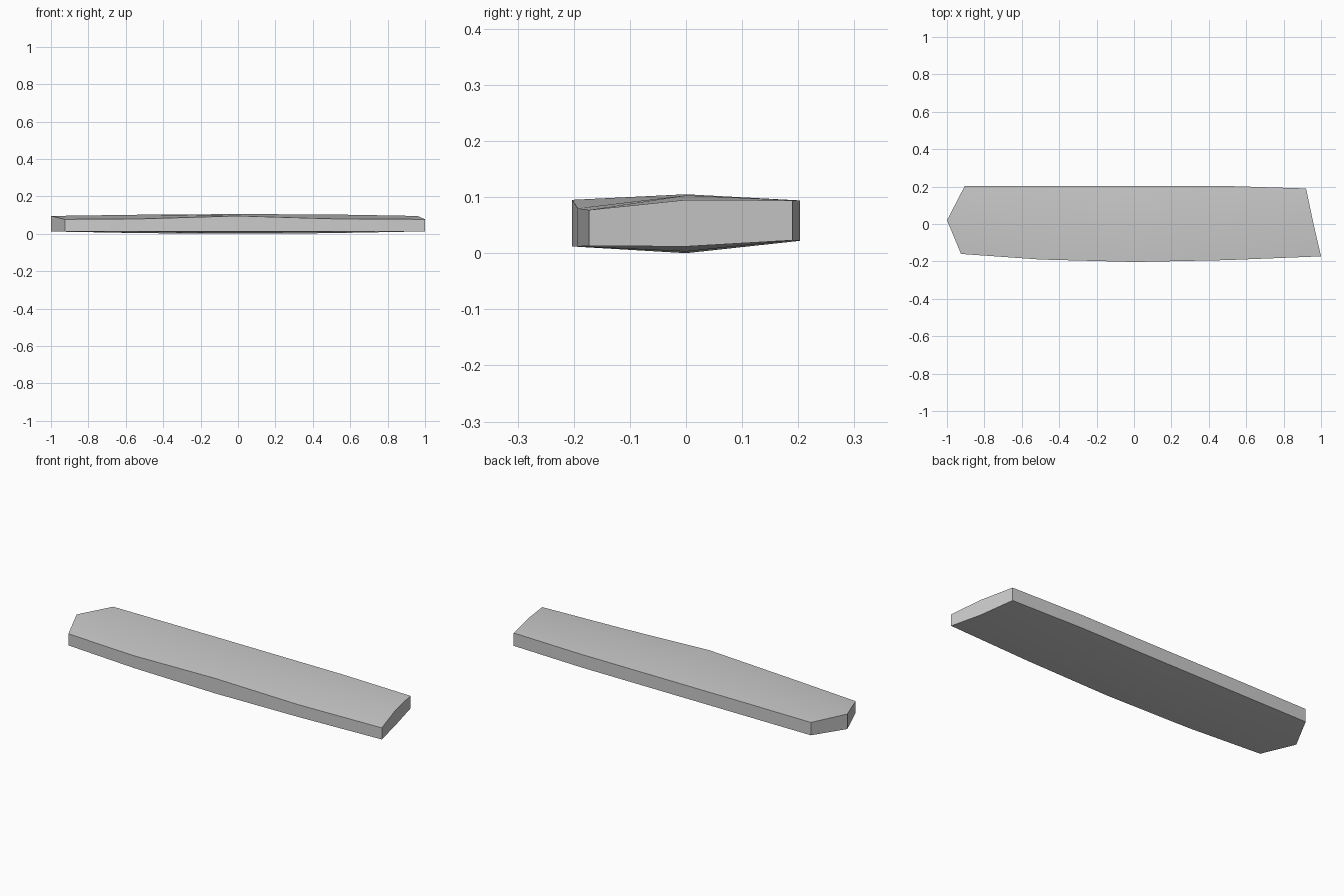
import bpy, bmesh

if "Cube" in bpy.data.objects:
    bpy.data.objects.remove(bpy.data.objects["Cube"])

# Cross-sections along the plank: front, ridge and back points as (x, y, bottom z, top z)
sections = [
    [(-0.925, -0.16, 0.013, 0.077), (-1.0, 0.02, 0.012, 0.095), (-0.905, 0.203, 0.022, 0.093)],
    [(-0.5, -0.19, 0.012, 0.08), (-0.5, 0.0, 0.003, 0.102), (-0.5, 0.203, 0.022, 0.094)],
    [(0.0, -0.203, 0.012, 0.095), (0.0, 0.0, 0.0, 0.105), (0.0, 0.203, 0.022, 0.094)],
    [(0.5, -0.193, 0.012, 0.08), (0.5, 0.0, 0.003, 0.103), (0.5, 0.203, 0.022, 0.094)],
    [(1.0, -0.173, 0.013, 0.077), (0.96, 0.0, 0.012, 0.095), (0.92, 0.19, 0.023, 0.094)],
]

# Loft closed rings between sections
bm = bmesh.new()
rings = []
for sec in sections:
    ring = [bm.verts.new((x, y, lo)) for x, y, lo, hi in sec]
    ring += [bm.verts.new((x, y, hi)) for x, y, lo, hi in reversed(sec)]
    rings.append(ring)
for a, b in zip(rings, rings[1:]):
    for i in range(6):
        j = (i + 1) % 6
        bm.faces.new((a[i], a[j], b[j], b[i]))

# End caps, each split at the ridge
for r in (rings[0], rings[-1]):
    bm.faces.new((r[0], r[1], r[4], r[5]))
    bm.faces.new((r[1], r[2], r[3], r[4]))
bmesh.ops.recalc_face_normals(bm, faces=bm.faces)

mesh = bpy.data.meshes.new("plank")
bm.to_mesh(mesh)
bm.free()
plank = bpy.data.objects.new("plank", mesh)
bpy.context.collection.objects.link(plank)

# Soft broad faces, crisp edges
bpy.context.view_layer.objects.active = plank
plank.select_set(True)
bpy.ops.object.shade_smooth_by_angle(angle=0.6)
